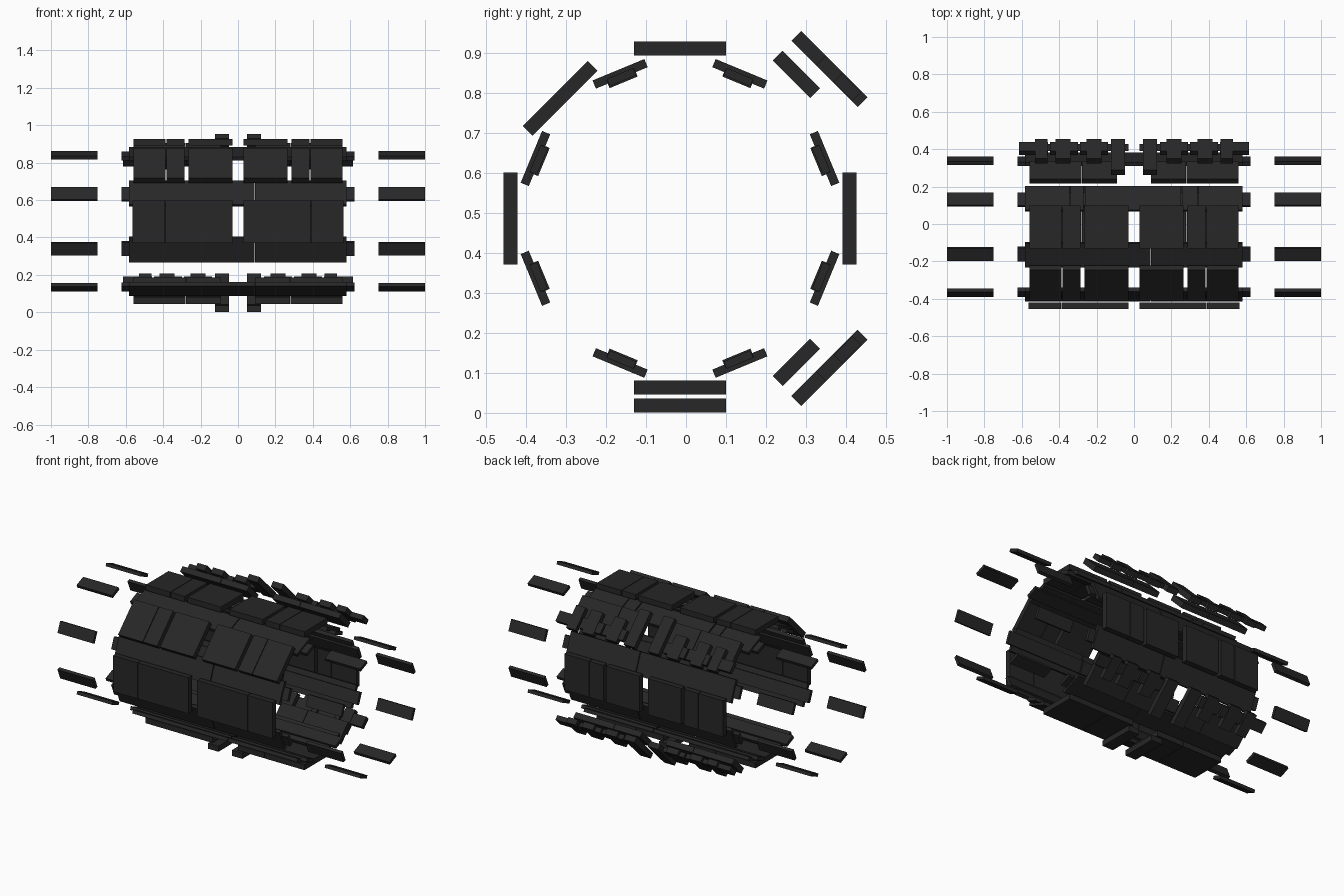
import bpy
from math import radians, sin, cos
from mathutils import Matrix

if "Cube" in bpy.data.objects:
    bpy.data.objects.remove(bpy.data.objects["Cube"])

mat = bpy.data.materials.new("dark_plate")
mat.diffuse_color = (0.02, 0.02, 0.02, 1)
mat.use_nodes = True
mat.node_tree.nodes["Principled BSDF"].inputs["Base Color"].default_value = mat.diffuse_color

CY, CZ = -0.015, 0.486      # axis of the ring of plates
T = 0.035                   # plate thickness


def plate(name, x0, x1, angle, r, t0, t1, thick=T):
    """Flat plate on the ring: r = mid radius, t0..t1 = extent along the tangent."""
    a = radians(angle)
    bpy.ops.mesh.primitive_cube_add(size=1)
    o = bpy.context.object
    o.name = name
    t = (t0 + t1) / 2
    o.data.transform(Matrix.Diagonal((x1 - x0, thick, t1 - t0, 1)))
    o.rotation_euler = (a, 0, 0)
    o.location = ((x0 + x1) / 2, CY + r * cos(a) - t * sin(a),
                  CZ + r * sin(a) + t * cos(a))
    o.data.materials.append(mat)
    return o


def both(name, x0, x1, *args):
    plate(name, x0, x1, *args)
    plate(name, -x1, -x0, *args)


# main panels: top, upper front, back
SIX = [(0.03, 0.265), (0.285, 0.383), (0.387, 0.56)]
for label, ang in (("top", 90), ("upper_front", 135), ("back", 0)):
    for x0, x1 in SIX:
        both(label + "_panel", x0, x1, ang, 0.424, -0.115, 0.115)

# front panels, one wide and one narrow per side
for x0, x1 in ((0.03, 0.387), (0.39, 0.563)):
    both("front_panel", x0, x1, 180, 0.423, -0.115, 0.115)

# bottom panels with two outer cross bars
for x0, x1 in ((0.09, 0.278), (0.281, 0.56)):
    both("bottom_panel", x0, x1, -90, 0.423, -0.115, 0.115)
both("bottom_bar", 0.047, 0.122, -90, 0.468, -0.115, 0.115)

# rear diagonals: short inner panels and a row of outer interlocking links
for label, ang, s in (("upper_rear", 45, 1), ("lower_rear", -45, -1)):
    def span(a, b):
        return sorted((s * a, s * b))
    for x0, x1 in ((0.09, 0.278), (0.281, 0.56)):
        both(label + "_panel", x0, x1, ang, 0.46, *span(-0.017, 0.115))
    both(label + "_long_bar", 0.047, 0.122, ang, 0.528, -0.117, 0.117)
    for x0, x1 in ((0.175, 0.255), (0.34, 0.42), (0.462, 0.528)):
        both(label + "_link_bar", x0, x1, ang, 0.528, *span(-0.117, 0.03))
    for x0, x1 in ((0.14, 0.29), (0.30, 0.45), (0.46, 0.615)):
        both(label + "_link", x0, x1, ang, 0.528, *span(-0.097, -0.03), 0.03)

# eight corner rails: wide outer strip, narrow inner strip, detached end tabs
for k in range(8):
    ang = 22.5 + 45 * k
    if k == 1:
        cuts = [(-0.583, -0.345), (-0.34, -0.27), (-0.262, 0.25),
                (0.256, 0.34), (0.345, 0.58)]
    else:
        cuts = [(-0.583, 0.087), (0.092, 0.58)]
    for x0, x1 in cuts:
        plate("corner_strip", x0, x1, ang, 0.391, -0.07, 0.07, 0.022)
    both("corner_inner_strip", 0.093, 0.622, ang, 0.379, -0.038, 0.038, 0.022)
    plate("corner_inner_middle", -0.093, 0.085, ang, 0.379, -0.038, 0.038, 0.022)
    both("end_tab", 0.75, 1.0, ang, 0.382, -0.036, 0.036, 0.02)
